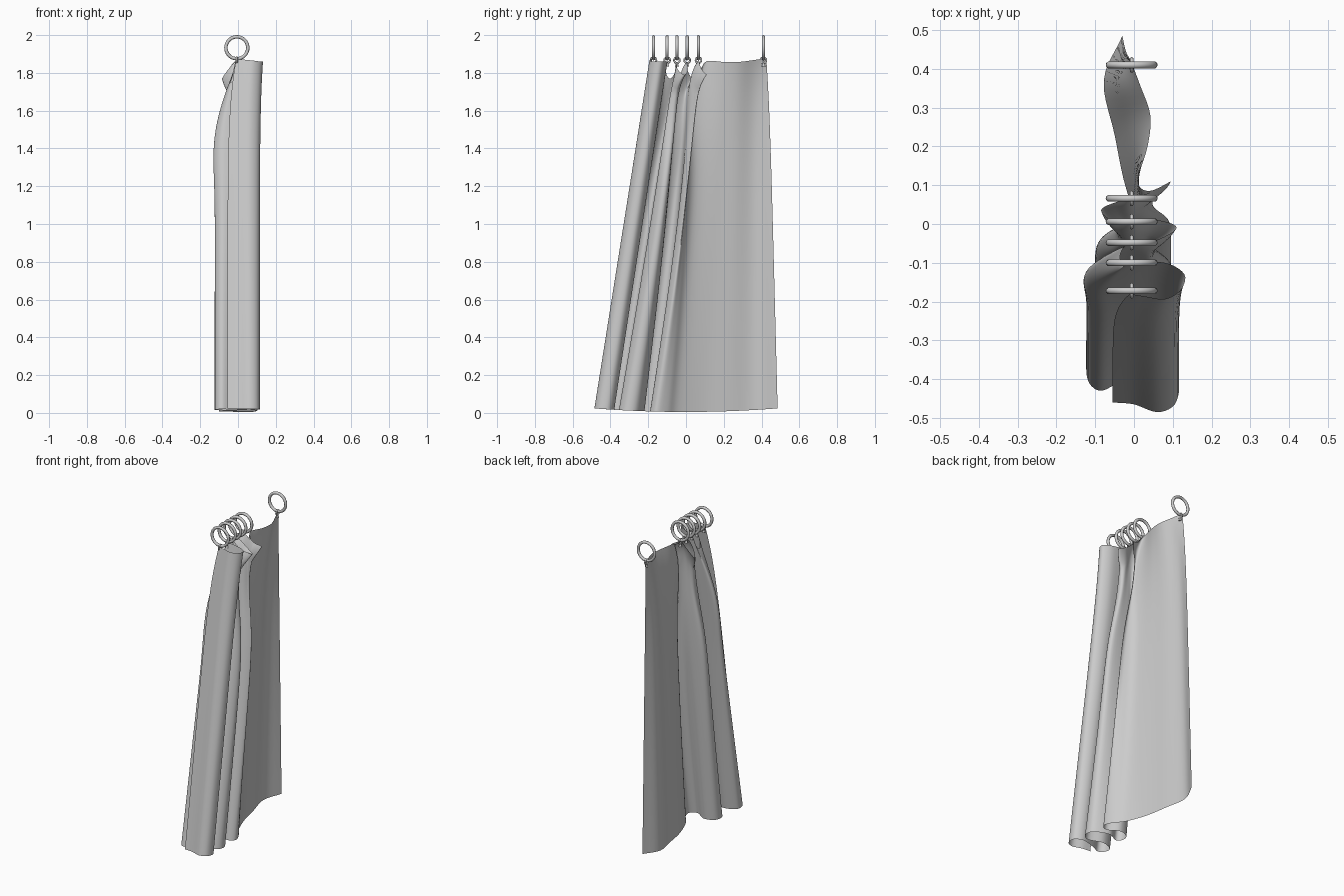
import bpy, math
from mathutils import Vector

if "Cube" in bpy.data.objects:
    bpy.data.objects.remove(bpy.data.objects["Cube"])

# Gathered cloth: plan path of the top edge (x, y, z), pinched at each ring
TOP = [
    (-.01, -.18, 1.87), (.03, -.187, 1.87), (.08, -.193, 1.865), (.12, -.17, 1.86),
    (.13, -.13, 1.86), (.08, -.10, 1.86), (-.005, -.10, 1.865),
    (-.025, -.105, 1.80), (-.035, -.085, 1.77), (-.025, -.06, 1.80), (-.005, -.05, 1.86),
    (.05, -.045, 1.82), (.11, -.01, 1.79), (.06, .01, 1.81), (-.005, .003, 1.86),
    (-.05, .005, 1.82), (-.085, .035, 1.77), (-.05, .055, 1.82), (-.005, .065, 1.865),
    (.05, .085, 1.81), (.095, .11, 1.79), (.04, .085, 1.82),
    (.01, .11, 1.862), (.035, .20, 1.858), (.042, .28, 1.858), (.015, .36, 1.868),
    (-.01, .425, 1.878)]
# Matching plan path of the hem (x, y)
HEM = [
    (-.055, -.46), (0, -.465), (.06, -.485), (.105, -.465),
    (.113, -.41), (.06, -.38), (-.03, -.405),
    (-.085, -.43), (-.118, -.405), (-.115, -.355), (-.04, -.325),
    (.05, -.355), (.10, -.32), (.09, -.26), (.0, -.22),
    (-.07, -.25), (-.10, -.22), (-.085, -.17), (-.02, -.15),
    (.05, -.19), (.095, -.16), (.075, -.10),
    (.03, -.04), (-.02, .09), (-.05, .23), (-.078, .37), (-.03, .485)]


def smooth_path(pts, n):
    """Catmull-Rom samples through the points."""
    p = [Vector(q) for q in pts]
    p = [2 * p[0] - p[1]] + p + [2 * p[-1] - p[-2]]
    out = []
    for i in range(1, len(p) - 2):
        a, b, c, d = p[i - 1:i + 3]
        for k in range(n):
            t = k / n
            out.append(.5 * (2 * b + (c - a) * t + (2 * a - 5 * b + 4 * c - d) * t * t
                             + (3 * b - a - 3 * c + d) * t ** 3))
    out.append(p[-2])
    return out


def ramp(x, a, b):
    t = max(0, min(1, (x - a) / (b - a)))
    return t * t * (3 - 2 * t)


def build_cloth():
    samples = 5
    top = smooth_path(TOP, samples)
    hem = smooth_path([(x, y, .005 + .08 * y * y) for x, y in HEM], samples)
    rows, cols = 44, len(top)
    verts = []
    for r in range(rows + 1):
        v = (r / rows) ** 1.6              # denser rows near the gathers
        fold = 1 - (1 - v) ** 8            # folds open out quickly below the rings
        for i, (a, b) in enumerate(zip(top, hem)):
            u = i / samples
            panel = ramp(u, 20, 23)        # flat stretch at the back
            neck = ramp(u, 10, 12) * (1 - ramp(u, 21, 23))   # tightly gathered folds
            sx = fold * (1 - panel) + (.5 * fold + .5 * v) * panel
            x = a.x + (b.x - a.x) * sx
            x *= 1 - .5 * neck * math.exp(-((v - .10) / .16) ** 2) * min(1, v / .05)
            if 6 < u < 10:                 # widest fold bulges under its drooping edge
                x *= 1 + .18 * math.exp(-((v - .18) / .14) ** 2)
            sy = v + ramp(u, 23, 26) * .2 * (1 - (1 - v) ** 6) * (1 - v)
            y = a.y + (b.y - a.y) * sy - .045 * neck * (1 - math.exp(-v / .04)) * (1 - v) ** 3
            verts.append((x, y, a.z + (b.z - a.z) * v))
    faces = [(r * cols + i, (r + 1) * cols + i, (r + 1) * cols + i + 1, r * cols + i + 1)
             for r in range(rows) for i in range(cols - 1)]
    mesh = bpy.data.meshes.new("curtain_cloth")
    mesh.from_pydata(verts, [], faces)
    mesh.shade_smooth()
    bpy.context.collection.objects.link(bpy.data.objects.new("curtain_cloth", mesh))


def ring(name, loc, rot, major, minor, seg):
    bpy.ops.mesh.primitive_torus_add(location=loc, rotation=rot, major_radius=major,
                                     minor_radius=minor, major_segments=seg, minor_segments=10)
    bpy.context.object.name = name
    bpy.ops.object.shade_smooth()


build_cloth()

# Rod rings with a small eyelet and clip under each
for n, y in enumerate((-.172, -.10, -.048, .006, .066, .41), 1):
    ring(f"rod_ring_{n}", (-.006, y, 1.933), (math.pi / 2, 0, 0), .058, .009, 36)
    ring(f"eyelet_{n}", (-.006, y, 1.867), (0, math.pi / 2, 0), .015, .005, 20)
    bpy.ops.mesh.primitive_cone_add(vertices=10, radius1=.01, radius2=.004, depth=.02,
                                    location=(-.006, y, 1.845))
    bpy.context.object.name = f"clip_{n}"
    bpy.ops.object.shade_smooth_by_angle()
